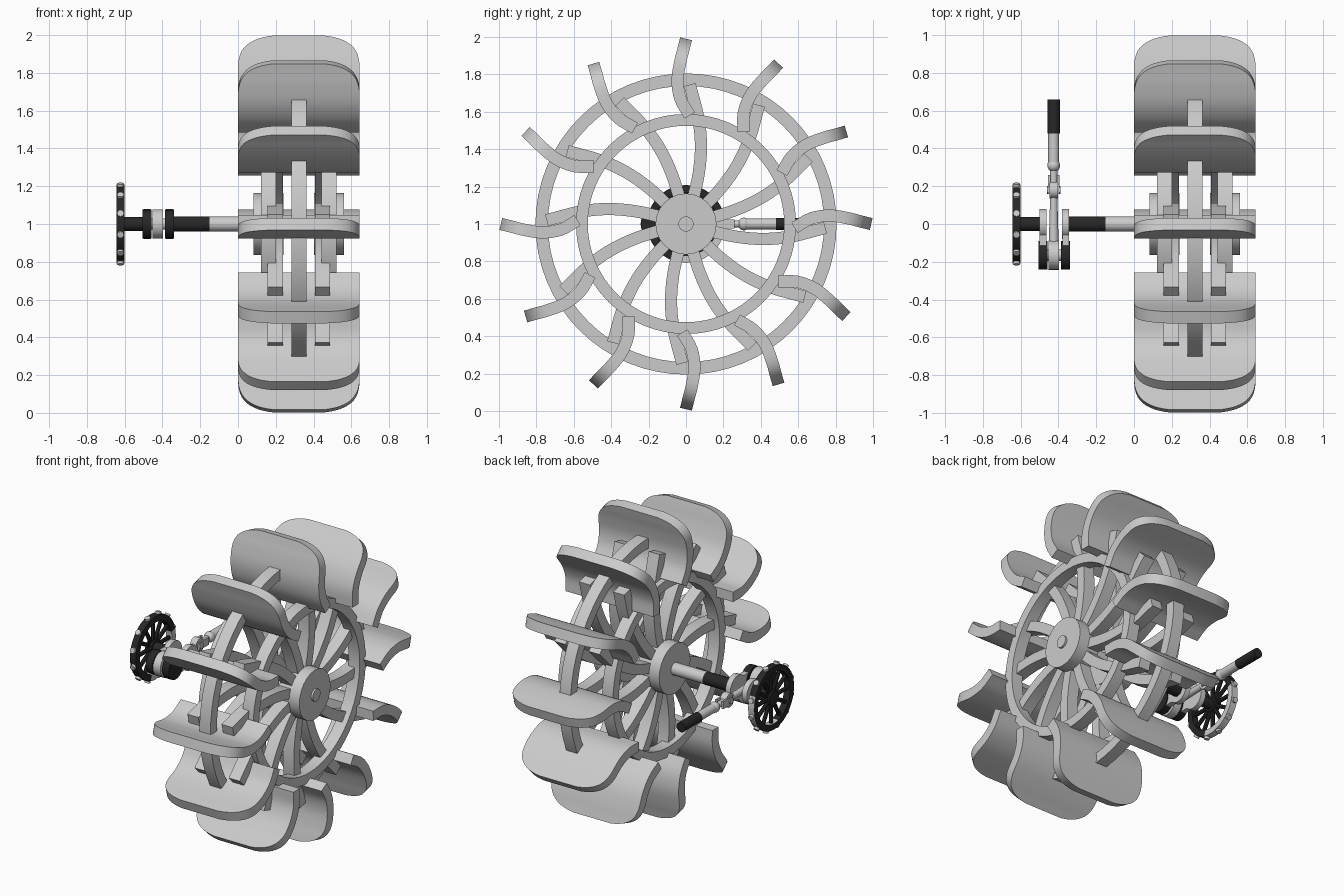
import bpy, bmesh, math
from mathutils import Vector, Matrix

cube = bpy.data.objects.get("Cube")
if cube:
    bpy.data.objects.remove(cube)


def material(name, value):
    m = bpy.data.materials.new(name)
    m.use_nodes = True
    col = (value, value, value, 1)
    m.diffuse_color = col
    m.node_tree.nodes["Principled BSDF"].inputs["Base Color"].default_value = col
    return m


GREY = material("light_grey", 0.6)
DARK = material("soot_black", 0.02)
AXIS = Vector((0, 0, 1))      # wheel centre height
MID = 0.322                   # paddle wheel centre in x
COUNT = 12


def finish(name, bm, mat, rule=None):
    bmesh.ops.recalc_face_normals(bm, faces=bm.faces)
    me = bpy.data.meshes.new(name)
    me.materials.append(mat)
    if rule:
        me.materials.append(DARK)
        for f in bm.faces:
            f.material_index = int(rule(f))
    bm.to_mesh(me)
    bm.free()
    ob = bpy.data.objects.new(name, me)
    bpy.context.collection.objects.link(ob)
    ob.location = AXIS
    bpy.ops.object.select_all(action='DESELECT')
    ob.select_set(True)
    bpy.context.view_layer.objects.active = ob
    bpy.ops.object.shade_smooth_by_angle(angle=math.radians(35))
    return ob


def smooth_path(pts, steps=4):
    # Catmull-Rom curve through (y, z) points
    p = [Vector(q) for q in pts]
    p = [2 * p[0] - p[1]] + p + [2 * p[-1] - p[-2]]
    out = []
    for a, b, c, d in zip(p, p[1:], p[2:], p[3:]):
        for i in range(steps):
            t = i / steps
            out.append(0.5 * (2 * b + (c - a) * t + (2 * a - 5 * b + 4 * c - d) * t * t
                              + (3 * b - a - 3 * c + d) * t ** 3))
    return out + [p[-2]]


def strip(bm, path, thick, xc, half_width, angle):
    # Curved slab following a path in the wheel plane
    rot = Matrix.Rotation(angle, 3, 'X')
    rows = []
    for i, c in enumerate(path):
        t = (path[min(i + 1, len(path) - 1)] - path[max(i - 1, 0)]).normalized()
        n = Vector((-t.y, t.x)) * thick / 2
        w = half_width(i)
        rows.append([bm.verts.new(rot @ Vector((xc + sx * w, *(c + s * n))))
                     for sx, s in ((-1, -1), (1, -1), (1, 1), (-1, 1))])
    for a, b in zip(rows, rows[1:]):
        for k in range(4):
            j = (k + 1) % 4
            bm.faces.new((a[k], a[j], b[j], b[k]))
    bm.faces.new(rows[0])
    bm.faces.new(rows[-1])


def ring(bm, x0, x1, inner, outer, seg=64):
    rows = []
    for i in range(seg):
        a = 2 * math.pi * i / seg
        rows.append([bm.verts.new((x, r * math.cos(a), r * math.sin(a)))
                     for x, r in ((x0, inner), (x1, inner), (x1, outer), (x0, outer))])
    for i in range(seg):
        a, b = rows[i], rows[(i + 1) % seg]
        for k in range(4):
            j = (k + 1) % 4
            bm.faces.new((a[k], a[j], b[j], b[k]))


def rod(bm, a, b, r, r2=None, seg=24):
    # Cylinder or cone between two points
    a, b = Vector(a), Vector(b)
    d = b - a
    m = Matrix.Translation((a + b) / 2) @ d.to_track_quat('Z', 'Y').to_matrix().to_4x4()
    bmesh.ops.create_cone(bm, cap_ends=True, segments=seg, radius1=r,
                          radius2=r if r2 is None else r2, depth=d.length, matrix=m)


def box(bm, centre, size):
    bmesh.ops.create_cube(bm, size=1, matrix=Matrix.Translation(centre)
                          @ Matrix.Diagonal((*size, 1)))


def rod_object(name, a, b, r, mat, r2=None):
    bm = bmesh.new()
    rod(bm, a, b, r, r2)
    return finish(name, bm, mat)


# Paddles: S-curved slabs with rounded outer corners
path = smooth_path([(.02, .58), (-.03, .67), (-.045, .77), (-.03, .87), (-.012, .94), (0, .99)])
path = path[:-5] + smooth_path([path[-5], path[-3], path[-1]], 5)


def paddle_width(i):
    u = max(0, (path[i].y - 0.8) / 0.195)
    return MID * (1 - u ** 3) ** (1 / 3)


bm = bmesh.new()
for k in range(COUNT):
    strip(bm, path, 0.065, MID, paddle_width, k * math.tau / COUNT)
finish("paddles", bm, GREY)

# Curved spokes, rings and hubs, mirrored about the wheel centre
spoke = smooth_path([(.035, .12), (.068, .27), (.08, .42), (.065, .57), (.02, .745)])
for side, label in ((-1, "right"), (1, "left")):
    bm = bmesh.new()
    for k in range(COUNT):
        strip(bm, spoke, 0.065, MID + side * 0.125, lambda i: 0.04, k * math.tau / COUNT)
    finish(label + "_spokes", bm, GREY)
    bm = bmesh.new()
    ring(bm, MID + side * 0.12, MID + side * 0.2, 0.525, 0.588)
    finish(label + "_ring", bm, GREY)
    rod_object(label + "_hub", (MID + side * 0.08, 0, 0), (MID + side * 0.24, 0, 0), 0.163, GREY)
bm = bmesh.new()
ring(bm, MID - 0.04, MID + 0.04, 0.738, 0.805)
finish("middle_ring", bm, GREY)

# Shaft
rod_object("main_shaft", (-.15, 0, 0), (.575, 0, 0), 0.04, GREY)
rod_object("shaft_sleeve", (-.35, 0, 0), (-.15, 0, 0), 0.041, DARK)
rod_object("flywheel_shaft", (-.635, 0, 0), (-.49, 0, 0), 0.036, DARK)

# Crank webs with dark clamp blocks and the pin between them
PIN = -0.165
for x, label in ((-.482, "outer"), (-.362, "inner")):
    bm = bmesh.new()
    rod(bm, (x - .018, 0, 0), (x + .018, 0, 0), 0.08)
    rod(bm, (x - .018, PIN, 0), (x + .018, PIN, 0), 0.07)
    box(bm, (x, PIN / 2, 0), (.035, -PIN, 0.11))
    finish(label + "_crank_web", bm, GREY)
    bm = bmesh.new()
    rod(bm, (x - .024, PIN, 0), (x + .024, PIN, 0), 0.076)
    finish(label + "_crank_clamp", bm, DARK)
rod_object("crank_pin", (-.505, PIN, 0), (-.34, PIN, 0), 0.03, GREY)

# Connecting rod with an eye at each end
CX = -0.425
bm = bmesh.new()
rod(bm, (CX - .027, PIN, 0), (CX + .027, PIN, 0), 0.078)
rod(bm, (CX - .022, .18, 0), (CX + .022, .18, 0), 0.045)
rod(bm, (CX, PIN, 0), (CX, .18, 0), 0.028, 0.018)
finish("connecting_rod", bm, GREY)
bm = bmesh.new()
rod(bm, (CX - .035, .18, 0), (CX + .035, .18, 0), 0.02)
for s in (-1, 1):
    box(bm, (CX + s * .024, .21, 0), (.012, .1, .05))
rod(bm, (CX, .22, 0), (CX, .29, 0), 0.02)
bmesh.ops.create_uvsphere(bm, u_segments=20, v_segments=12, radius=0.034,
                          matrix=Matrix.Translation((CX, .31, 0)))
finish("rod_joint", bm, GREY)
rod_object("piston_rod", (CX, .31, 0), (CX, .48, 0), 0.029, GREY)
rod_object("piston_rod_end", (CX, .48, 0), (CX, .66, 0), 0.032, DARK)

# Flywheel: sooty on the outer side, front and top
FX = -0.622


def sooty(f):
    c = f.calc_center_median()
    return f.normal.x < -0.5 or c.y - c.z < 0.12


bm = bmesh.new()
ring(bm, FX - .022, FX + .022, 0.168, 0.208, 48)
finish("flywheel_rim", bm, GREY, sooty)
bm = bmesh.new()
rod(bm, (FX - .022, 0, 0), (FX + .022, 0, 0), 0.05)
for k in range(COUNT):
    a = k * math.tau / COUNT
    d = Vector((0, math.cos(a), math.sin(a)))
    rod(bm, Vector((FX, 0, 0)) + d * .04, Vector((FX, 0, 0)) + d * .175, 0.013, seg=8)
finish("flywheel_spokes", bm, DARK)
bm = bmesh.new()
for k in range(COUNT):
    a = (k + 0.5) * math.tau / COUNT
    d = Vector((0, math.cos(a), math.sin(a)))
    rod(bm, Vector((FX, 0, 0)) + d * .2, Vector((FX, 0, 0)) + d * .222, 0.018, seg=12)
finish("flywheel_studs", bm, GREY)
